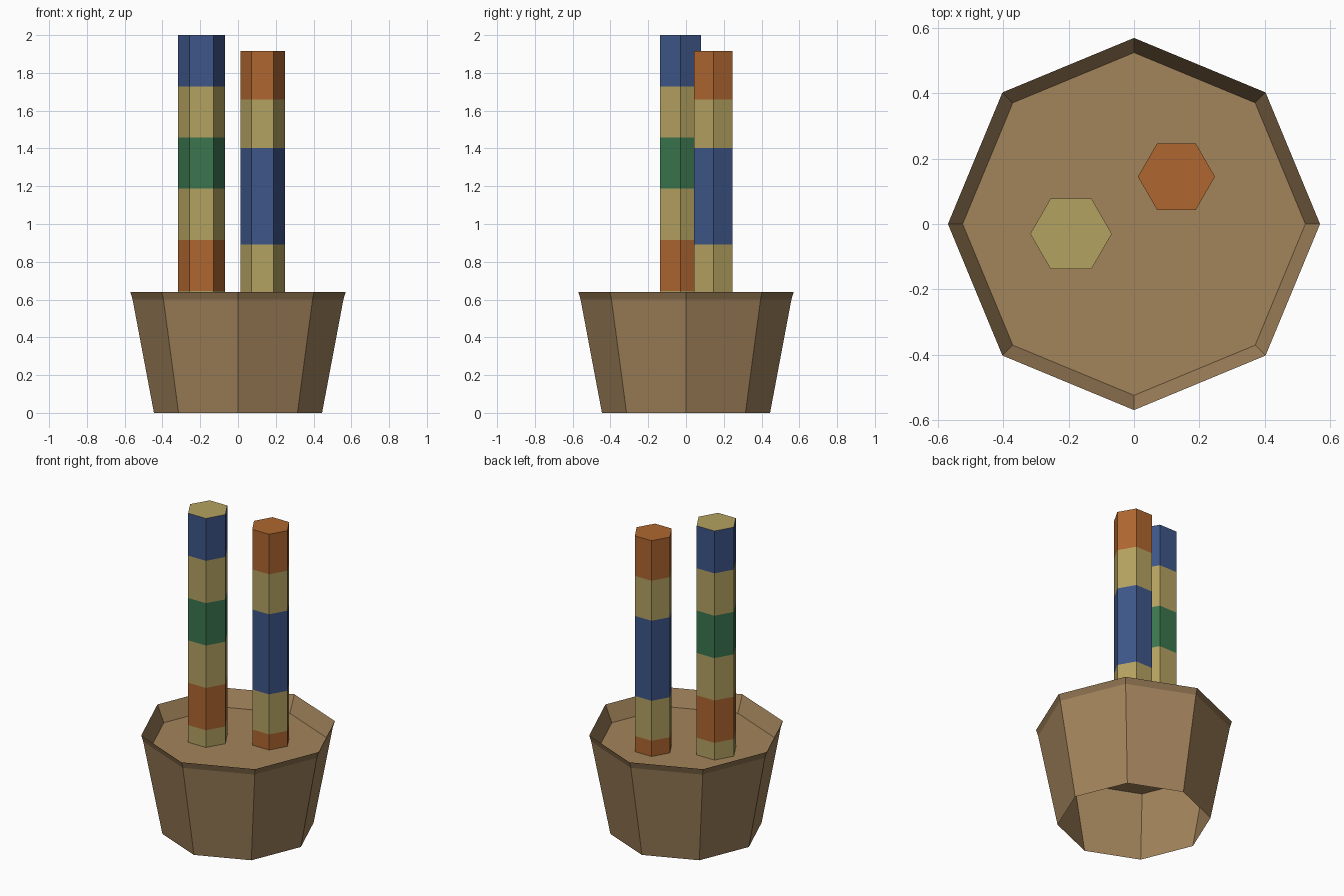
import bpy, bmesh
from math import cos, sin, pi

if "Cube" in bpy.data.objects:
    bpy.data.objects.remove(bpy.data.objects["Cube"])


def material(name, srgb, k=1.0):
    m = bpy.data.materials.new(name)
    m.diffuse_color = [(c * k) ** 2.2 for c in srgb] + [1]
    m.use_nodes = True
    m.node_tree.nodes["Principled BSDF"].inputs["Base Color"].default_value = m.diffuse_color
    return m


BROWN = (0.63, 0.51, 0.36)
mats = {
    "clay": material("clay", BROWN),
    "rim": material("rim", BROWN, 0.85),
    "yellow": material("yellow", (0.70, 0.63, 0.38)),
    "blue": material("blue", (0.25, 0.34, 0.53)),
    "green": material("green", (0.24, 0.46, 0.31)),
    "orange": material("orange", (0.68, 0.40, 0.20)),
}


def stack(name, sides, rings, colours, centre=(0, 0), cap_bottom=None, cap_top=None):
    """Loft regular polygons (radius, z) with one colour per section."""
    bm = bmesh.new()
    slots = list(dict.fromkeys(colours))
    loops = []
    for r, z in rings:
        loops.append([bm.verts.new((centre[0] + r * cos(2 * pi * i / sides),
                                    centre[1] + r * sin(2 * pi * i / sides), z))
                      for i in range(sides)])
    for a, b, c in zip(loops, loops[1:], colours):
        for i in range(sides):
            j = (i + 1) % sides
            bm.faces.new((a[i], a[j], b[j], b[i])).material_index = slots.index(c)
    if cap_bottom:
        bm.faces.new(loops[0][::-1]).material_index = slots.index(cap_bottom)
    if cap_top:
        bm.faces.new(loops[-1]).material_index = slots.index(cap_top)
    me = bpy.data.meshes.new(name)
    bm.to_mesh(me)
    bm.free()
    for s in slots:
        me.materials.append(mats[s])
    ob = bpy.data.objects.new(name, me)
    bpy.context.collection.objects.link(ob)
    return ob


def pole(name, centre, radius, top, pitch, colours):
    n = len(colours)
    rings = [(radius, max(top - pitch * (n - i), 0.5)) for i in range(n + 1)]
    stack(name, 6, rings, colours, centre, colours[0], colours[-1] if name != "tall_pole" else "yellow")


# Pot: open underneath, flared rim, wall folding in to the soil
stack("pot", 8, [(0.445, 0), (0.558, 0.6), (0.57, 0.64), (0.525, 0.535)],
      ["clay", "rim", "clay"])

# Soil slab inside the pot
stack("soil", 8, [(0.533, 0.49), (0.525, 0.535)], ["clay"],
      cap_bottom="clay", cap_top="clay")

# Striped poles, colours listed bottom to top
pole("tall_pole", (-0.193, -0.03), 0.125, 2.0, 0.271,
     ["yellow", "orange", "yellow", "green", "yellow", "blue"])
pole("short_pole", (0.13, 0.145), 0.118, 1.915, 0.256,
     ["orange", "yellow", "blue", "blue", "yellow", "orange"])
